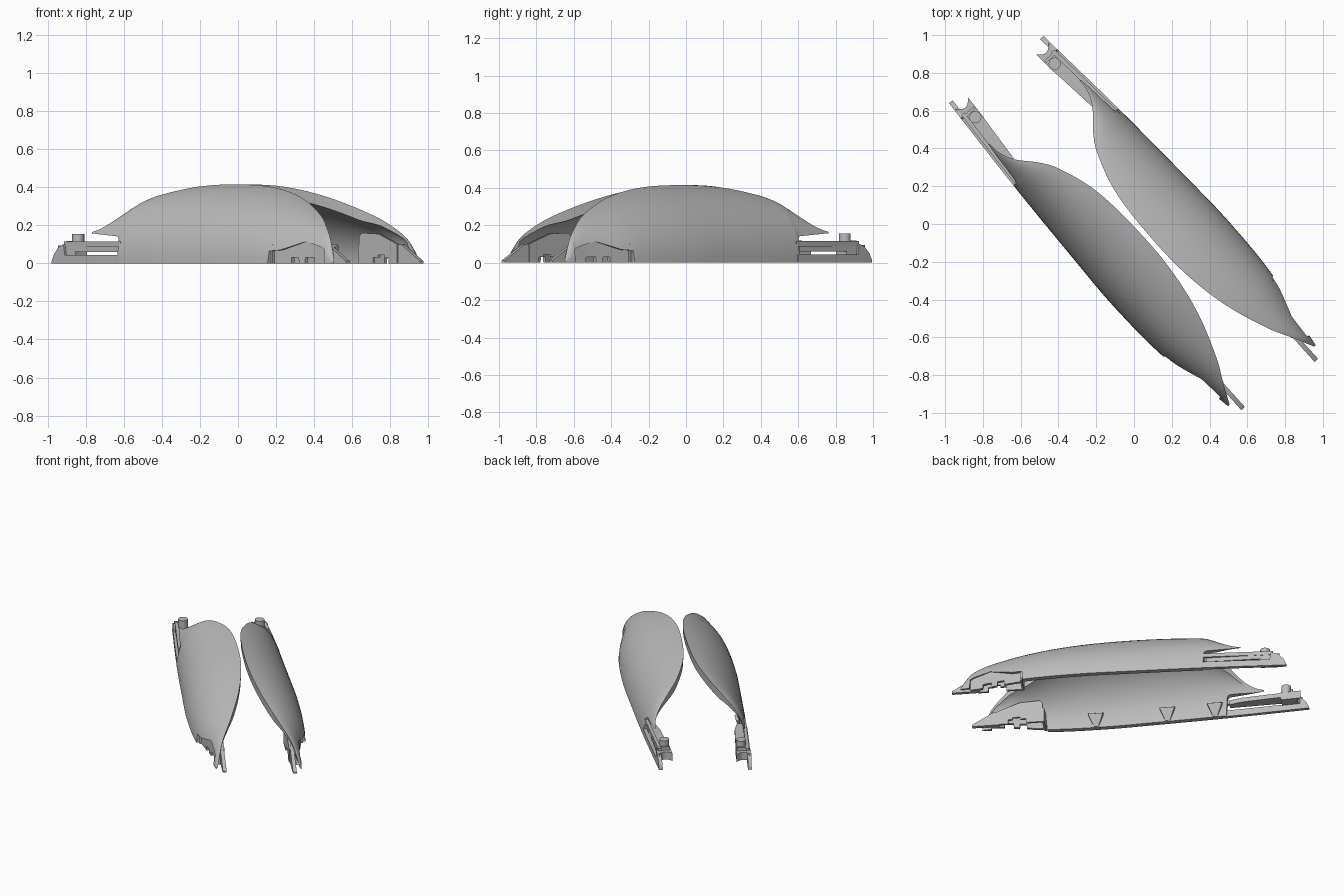
import bpy, bmesh, math
from mathutils import Vector

if "Cube" in bpy.data.objects:
    bpy.data.objects.remove(bpy.data.objects["Cube"])

grey = bpy.data.materials.new("grey_plastic")
grey.diffuse_color = (0.5, 0.5, 0.5, 1)
grey.use_nodes = True
grey.node_tree.nodes["Principled BSDF"].inputs["Base Color"].default_value = grey.diffuse_color

# Local frame of one cover: u runs along its length to the nose, v inward, z up
C, S = 0.669, 0.743
ARC = math.radians(72)


def place(p, side):
    u, v, z = p
    if side == "right":
        u, v = u + 0.07, 0.01 - v
    return Vector((C * u + S * v, -S * u + C * v, z))


def curve(table, u):
    """Smooth curve through (u, value) points."""
    n = len(table)
    if u <= table[0][0]:
        return table[0][1]
    if u >= table[-1][0]:
        return table[-1][1]
    i = max(k for k in range(n - 1) if table[k][0] <= u)

    def slope(k):
        a, b = table[max(k - 1, 0)], table[min(k + 1, n - 1)]
        return (b[1] - a[1]) / (b[0] - a[0])
    (x0, y0), (x1, y1) = table[i], table[i + 1]
    h = x1 - x0
    t = (u - x0) / h
    return ((2*t**3 - 3*t*t + 1) * y0 + (t**3 - 2*t*t + t) * h * slope(i)
            + (3*t*t - 2*t**3) * y1 + (t**3 - t*t) * h * slope(i + 1))


def linear(table, u):
    for (x0, y0), (x1, y1) in zip(table, table[1:]):
        if x0 <= u <= x1:
            return y0 + (y1 - y0) * (u - x0) / (x1 - x0)
    return table[0][1] if u < table[0][0] else table[-1][1]


# Outer base line, inner rim line, rim height, and lower cut line of the cover
BASE = [(-1.13, -.300), (-.58, -.338), (-.07, -.362), (.25, -.372),
        (.62, -.355), (.89, -.300), (1.05, -.276)]
RIM = [(-.828, -.285), (-.76, -.278), (-.68, -.243), (-.583, -.160), (-.498, -.105),
       (-.282, -.035), (-.015, -.010), (.29, -.015), (.568, -.062),
       (.821, -.150), (.938, -.210), (1.05, -.264)]
TOP = [(-.828, .165), (-.76, .185), (-.68, .235), (-.583, .318), (-.498, .358),
       (-.282, .402), (-.015, .415), (.29, .400), (.568, .345),
       (.821, .250), (.938, .175), (1.0, .110), (1.05, .012)]
CUT = [(-.83, .158), (-.60, .142), (-.585, .132), (-.575, .0), (.625, 0), (.63, .065),
       (.70, .070), (.85, .115), (.96, .085), (.985, .07), (.99, 0)]


def base(u):
    return curve(BASE, u)


def build(name, side, rings):
    """Skin a row of closed rings into a solid."""
    bm = bmesh.new()
    rows = [[bm.verts.new(place(p, side)) for p in r] for r in rings]
    n = len(rows[0])
    for a, b in zip(rows, rows[1:]):
        for j in range(n):
            k = (j + 1) % n
            bm.faces.new((a[j], a[k], b[k], b[j]))
    bm.faces.new(rows[0])
    bm.faces.new(rows[-1])
    bmesh.ops.recalc_face_normals(bm, faces=bm.faces[:])
    me = bpy.data.meshes.new(name)
    bm.to_mesh(me)
    bm.free()
    me.materials.append(grey)
    ob = bpy.data.objects.new(side + "_" + name, me)
    bpy.context.collection.objects.link(ob)
    bpy.ops.object.select_all(action='DESELECT')
    ob.select_set(True)
    bpy.context.view_layer.objects.active = ob
    bpy.ops.object.shade_smooth_by_angle(angle=math.radians(35))


def plate(name, side, pts, v0, v1):
    """Upright plate from a (u, z) outline."""
    build(name, side, [[(u, v, z) for u, z in pts] for v in (v0, v1)])


def slab(name, side, pts, z0, z1):
    """Flat slab from a (u, v) outline."""
    build(name, side, [[(u, v, z) for u, v in pts] for z in (z0, z1)])


def bowed(vb, ve, zt, z0, u, n=14):
    """Bowed cross-section from height z0 up to the rim."""
    a0 = math.asin(min(1, z0 / zt * math.sin(ARC)))
    out = []
    for i in range(n + 1):
        a = a0 + (ARC - a0) * i / n
        out.append((u, vb + (ve - vb) * (1 - math.cos(a)) / (1 - math.cos(ARC)),
                    zt * math.sin(a) / math.sin(ARC)))
    return out


def cover_ring(u):
    vb, ve, zt, z0 = base(u), curve(RIM, u), curve(TOP, u), linear(CUT, u)
    zt = max(zt, z0 + .006)
    drop = min(.06, .3 * (zt - z0))
    th = min(.035, .4 * (ve - vb))
    return bowed(vb, ve, zt, z0, u) + bowed(vb + th, ve - .003, zt - drop, z0, u)[::-1]


def tail_top(u):
    return linear([(-1.13, .012), (-1.11, .05), (-1.07, .088), (-1.03, .10),
                   (-1.02, .045), (-.56, .045)], u)


def wall_ring(u, inset, thick, z0, z1):
    v = base(u) + inset
    return [(u, v, z0), (u, v, z1), (u, v + thick, z1), (u, v + thick, z0)]


steps = sorted({round(-.828 + 1.878 * i / 64, 4) for i in range(65)}
               | {u for u, _ in CUT if u > -.82})
front_feet = [(.635, 0), (.755, 0), (.757, .03), (.80, .03), (.802, 0), (.84, 0),
              (.842, .03), (.90, .03), (.902, 0), (.985, 0)]
inner_panel = [(.64, 0), (.64, .14), (.66, .16), (.79, .155), (.90, .115), (.94, .10),
               (.94, 0), (.87, 0), (.87, .03), (.84, .03), (.84, .045), (.79, .045),
               (.79, .03), (.75, .03), (.75, 0)]

for side in ("left", "right"):
    # Main bowed cover with its pointed rear tongue
    build("cover", side, [cover_ring(u) for u in steps])

    # Low wall running back from the cover to the rounded tail
    tail = [-1.13, -1.11, -1.09, -1.07, -1.05, -1.03, -1.02, -.9, -.75, -.56]
    build("tail_wall", side, [wall_ring(u, 0, .025, 0, tail_top(u)) for u in tail])

    # Upper arm above the slot
    build("upper_arm", side, [wall_ring(u, .012, .022, .088, .115)
                              for u in (-1.04, -.9, -.75, -.56)])

    # Tail mounting plate with a scooped end, cross ridge and peg
    scoop = [(-1.085 + .03 * math.sin(math.pi * i / 8), -.295 + .09 * i / 8)
             for i in range(9)]
    slab("tail_block", side, scoop + [(-.95, -.213), (-.95, -.295)], .04, .095)
    slab("tail_plate", side, [(-.96, -.30), (-.96, -.214), (-.69, -.240), (-.60, -.265),
                              (-.60, -.31)], .06, .092)
    slab("cross_ridge", side, [(-1.03, -.285), (-1.03, -.215), (-1.015, -.215),
                               (-1.015, -.285)], .09, .118)
    ring = [(-.982 + .032 * math.cos(math.tau * i / 20),
             -.246 + .032 * math.sin(math.tau * i / 20)) for i in range(20)]
    slab("peg", side, ring, .09, .155)

    # Recessed nose panel with notched feet, seen through the side opening
    build("nose_panel", side, [wall_ring(u, .028, .02, z, linear(CUT, u) + .012)
                               for u, z in front_feet])
    # Ledge and inner panel behind it, and the pointed nose bracket
    build("nose_ledge", side, [[(u, base(u) + .04, .085), (u, base(u) + .04, .10),
                                (u, -.212, .10), (u, -.212, .085)]
                               for u in (.64, .75, .85, .93)])
    plate("inner_panel", side, inner_panel, -.222, -.207)
    plate("nose_bracket", side, [(.93, 0), (.93, .10), (.965, .10), (1.113, .012),
                                 (1.113, 0)], -.237, -.212)
    plate("panel_return", side, [(.63, 0), (.63, .10), (.645, .10), (.645, 0)],
          -.335, -.207)

    # Triangular gussets along the inside of the base
    for u in (.30, -.18, -.50):
        v = base(u)
        build("gusset", side, [
            [(u - w, v + .02, z), (u + w, v + .02, z), (u + w, v + d, z), (u - w, v + d, z)]
            for w, d, z in ((.015, .04, .004), (.05, .075, .085), (.05, .05, .10))])
